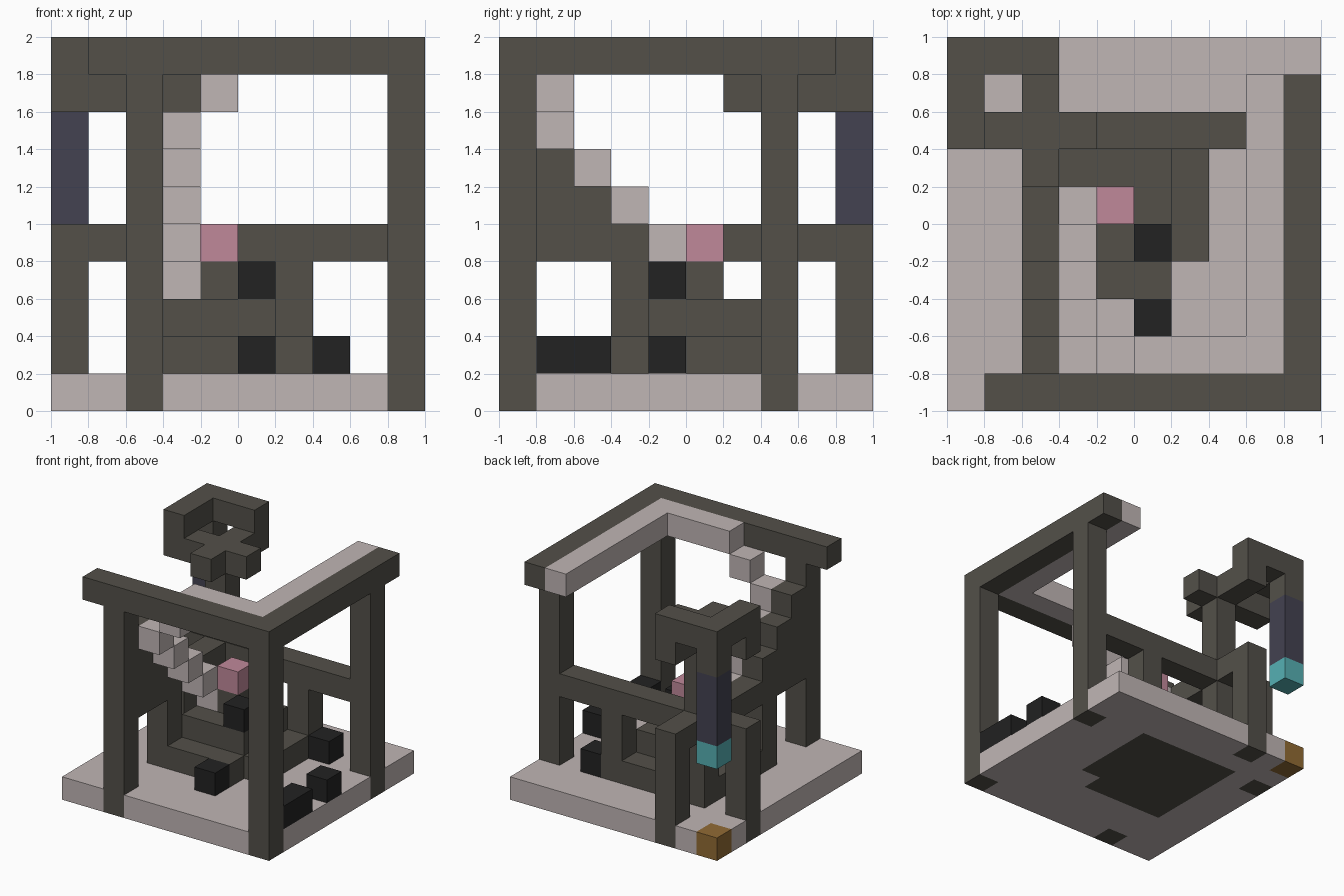
import bpy, bmesh, math
from mathutils import Vector

cube = bpy.data.objects.get("Cube")
if cube:
    bpy.data.objects.remove(cube, do_unlink=True)

CELL = 0.2
taken = set()


def material(name, rgb):
    # sRGB bytes to linear
    lin = [((c / 255 + 0.055) / 1.055) ** 2.4 for c in rgb] + [1.0]
    m = bpy.data.materials.new(name)
    m.use_nodes = True
    m.diffuse_color = lin
    m.node_tree.nodes["Principled BSDF"].inputs["Base Color"].default_value = lin
    return m


def part(name, mat, *boxes):
    """Join cell boxes (x0, x1, y0, y1, z0, z1) into one shell, skipping cells in use."""
    cells = {(x, y, z) for a, b, c, d, e, f in boxes
             for x in range(a, b) for y in range(c, d) for z in range(e, f)} - taken
    taken.update(cells)
    bm = bmesh.new()
    for cell in cells:
        mid = Vector(cell) + Vector((-4.5, -4.5, 0.5))
        for axis in range(3):
            for s in (-1, 1):
                n, u = Vector(), Vector()
                n[axis], u[(axis + 1) % 3] = s, 1
                if tuple(int(i) for i in Vector(cell) + n) in cells:
                    continue
                v = n.cross(u)
                bm.faces.new([bm.verts.new((mid + (n + p * u + q * v) / 2) * CELL)
                              for p, q in ((-1, -1), (1, -1), (1, 1), (-1, 1))])
    bmesh.ops.remove_doubles(bm, verts=bm.verts, dist=0.001)
    bmesh.ops.dissolve_limit(bm, angle_limit=math.radians(1),
                             verts=bm.verts, edges=bm.edges)
    me = bpy.data.meshes.new(name)
    bm.to_mesh(me)
    bm.free()
    me.materials.append(mat)
    ob = bpy.data.objects.new(name, me)
    bpy.context.collection.objects.link(ob)


stone = material("dark_stone", (83, 80, 73))
pale = material("pale_stone", (192, 182, 181))
black = material("black", (34, 34, 34))
pink = material("pink", (192, 137, 154))
slate = material("slate_blue", (67, 66, 81))
teal = material("teal", (86, 176, 180))
gold = material("gold", (145, 107, 52))

# Posts
part("front_post", stone, (2, 3, 0, 1, 0, 9))
part("corner_post", stone, (9, 10, 0, 1, 0, 9))
part("side_post", stone, (9, 10, 7, 8, 0, 9))
part("tower_post", stone, (2, 3, 7, 8, 0, 8))
part("short_side_post", stone, (0, 1, 7, 8, 0, 4))
part("short_back_post", stone, (2, 3, 9, 10, 0, 4))

# Stepped plinth with its two pillars and the pedestal
part("plinth", stone, (2, 7, 4, 8, 0, 2), (2, 6, 3, 4, 0, 2))
part("plinth_step", stone, (3, 6, 4, 7, 2, 3))
part("plinth_pillars", stone, (2, 3, 3, 4, 2, 4), (6, 7, 7, 8, 2, 4))
part("pedestal", stone, (4, 5, 5, 6, 3, 4))

# Middle and top beams
part("middle_beams", stone, (0, 10, 7, 8, 4, 5), (2, 3, 0, 10, 4, 5))
part("top_beams", stone, (1, 10, 0, 1, 9, 10), (9, 10, 0, 9, 9, 10))

# Stair wall, stairs and upper walkway
part("stair_wall", stone, *[(2, 3, i, i + 1, 5, 9 - i) for i in (1, 2, 3)])
for i in range(1, 6):
    part(f"stair_{i}", pale, (3, 4, i, i + 1, 8 - i, 9 - i))
part("top_stair", pale, (4, 5, 1, 2, 8, 9))
part("walkway", pale, (5, 9, 1, 2, 9, 10), (8, 9, 2, 9, 9, 10))

# Hook on the tower with its hanging rod
part("tower_cross", stone, (0, 6 - 2, 7, 8, 8, 9), (2, 3, 6, 10, 8, 9))
part("tower_hook", stone, (0, 1, 7, 10, 9, 10), (0, 3, 9, 10, 9, 10), (0, 1, 9, 10, 8, 9))
part("hanging_rod", slate, (0, 1, 9, 10, 5, 8))
part("rod_tip", teal, (0, 1, 9, 10, 4, 5))
part("gold_block", gold, (0, 1, 9, 10, 0, 1))

# Loose blocks
part("pink_block", pink, (4, 5, 5, 6, 4, 5))
part("front_black_block", black, (5, 6, 2, 3, 1, 2))
part("raised_black_block", black, (5, 6, 4, 5, 3, 4))
part("long_black_block", black, (9, 10, 1, 3, 1, 2))
part("side_black_block", black, (9, 10, 4, 5, 1, 2))
part("back_black_block", black, (7, 8, 7, 8, 1, 2))

# Floor slab fills what is left of the bottom layer
part("floor", pale, (0, 10, 0, 10, 0, 1))
